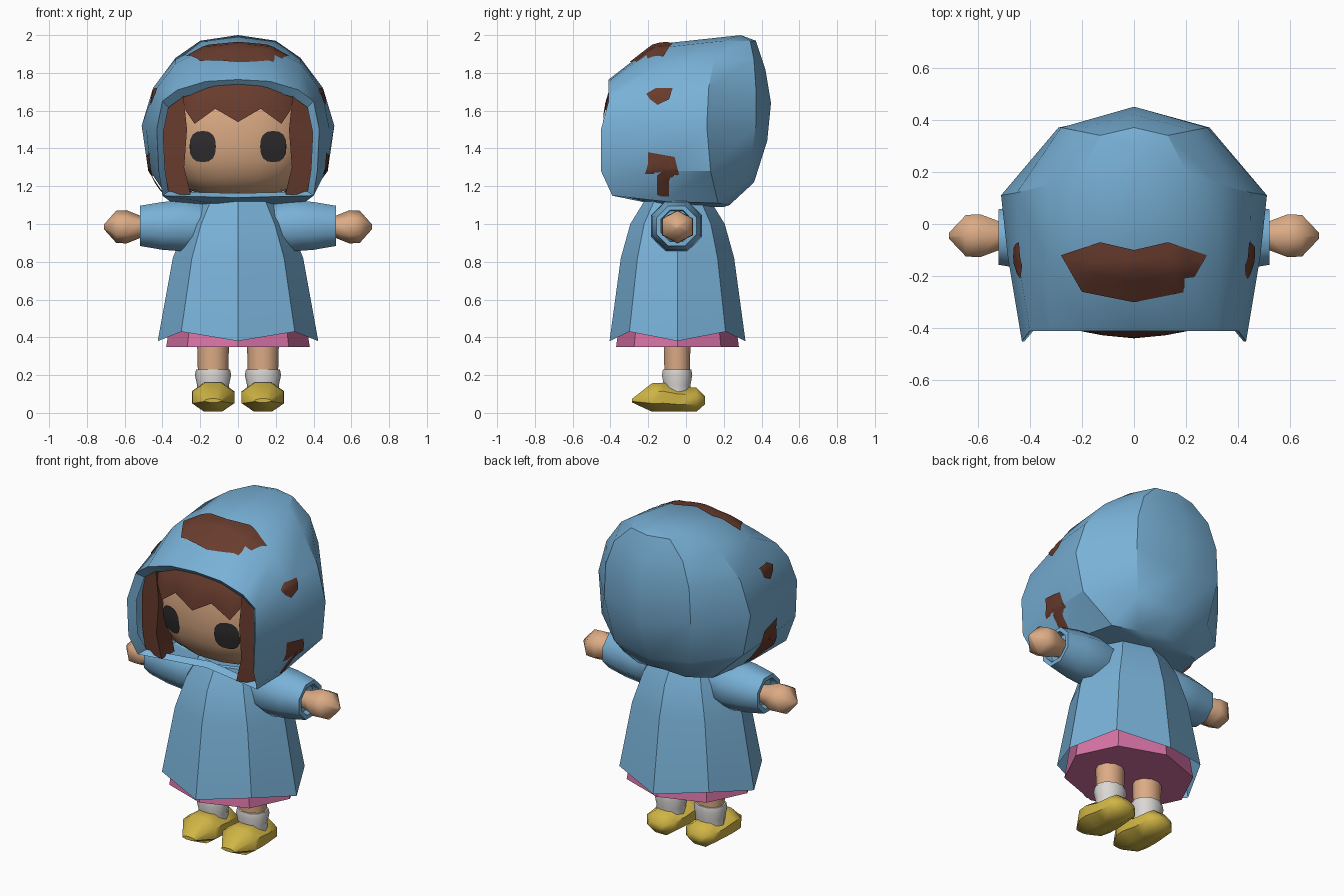
import bpy, bmesh, math
from mathutils import Vector
from mathutils.bvhtree import BVHTree

if "Cube" in bpy.data.objects:
    bpy.data.objects.remove(bpy.data.objects["Cube"])


def mat(name, rgb):
    m = bpy.data.materials.new(name)
    m.diffuse_color = (*rgb, 1)
    m.use_nodes = True
    m.node_tree.nodes["Principled BSDF"].inputs["Base Color"].default_value = m.diffuse_color
    return m


BLUE = mat("coat_blue", (0.19, 0.44, 0.68))
BROWN = mat("hair_brown", (0.14, 0.045, 0.027))
SKIN = mat("skin", (0.72, 0.41, 0.235))
DARK = mat("eye_dark", (0.03, 0.027, 0.028))
PINK = mat("skirt_pink", (0.68, 0.17, 0.38))
WHITE = mat("sock_white", (0.70, 0.68, 0.66))
YELLOW = mat("shoe_yellow", (0.63, 0.46, 0.06))


def finish(name, bm, material, angle=32, merge=True, recalc=True):
    if merge:
        bmesh.ops.remove_doubles(bm, verts=bm.verts[:], dist=0.0005)
    if recalc:
        bmesh.ops.recalc_face_normals(bm, faces=bm.faces[:])
    me = bpy.data.meshes.new(name)
    bm.to_mesh(me)
    bm.free()
    ob = bpy.data.objects.new(name, me)
    bpy.context.collection.objects.link(ob)
    me.materials.append(material)
    for o in bpy.context.selected_objects:
        o.select_set(False)
    ob.select_set(True)
    bpy.context.view_layer.objects.active = ob
    bpy.ops.object.shade_smooth_by_angle(angle=math.radians(angle))
    return ob


def loft(name, rings, material, closed=True, caps=True, angle=32):
    bm = bmesh.new()
    rows = [[bm.verts.new(p) for p in r] for r in rings]
    n = len(rows[0])
    for a, b in zip(rows, rows[1:]):
        for i in range(n if closed else n - 1):
            j = (i + 1) % n
            bm.faces.new((a[i], a[j], b[j], b[i]))
    if closed and caps:
        bm.faces.new(rows[0])
        bm.faces.new(rows[-1])
    return finish(name, bm, material, angle)


def circle(n, phase=0):
    return [(math.cos(t), math.sin(t)) for t in
            (2 * math.pi * (i + phase) / n for i in range(n))]


# rounded-box ball used for head and hair
P = 2.6


def ball(center, radii):
    bm = bmesh.new()
    bmesh.ops.create_uvsphere(bm, u_segments=20, v_segments=14, radius=1)
    for v in bm.verts:
        k = sum(abs(c) ** P for c in v.co) ** (-1 / P)
        v.co = Vector(c + r * k * d for c, r, d in zip(center, radii, v.co))
    return bm


# flat coloured shape laid on another object's surface
def patch(name, target, outline, to3d, direction, material):
    me = target.data
    tree = BVHTree.FromPolygons([v.co for v in me.vertices],
                                [p.vertices[:] for p in me.polygons])
    d = Vector(direction)
    bm = bmesh.new()
    bm.faces.new([bm.verts.new(to3d(*p)) for p in outline])
    bmesh.ops.triangulate(bm, faces=bm.faces[:])
    bmesh.ops.subdivide_edges(bm, edges=bm.edges[:], cuts=4, use_grid_fill=True)
    for v in bm.verts:
        hit = tree.ray_cast(v.co, d)[0] or tree.find_nearest(v.co)[0]
        v.co = hit - d * 0.007
    bm.normal_update()
    flip = [f for f in bm.faces if f.normal.dot(d) > 0]
    bmesh.ops.reverse_faces(bm, faces=flip)
    return finish(name, bm, material, 40, recalc=False)


# hood: columns from face rim to back centre, each running chin to crown
rim = [(0, -.30, 1.14), (.40, -.39, 1.15), (.42, -.45, 1.28), (.43, -.45, 1.5),
       (.40, -.41, 1.65), (.32, -.41, 1.71), (.17, -.41, 1.755), (0, -.41, 1.765)]
mid = [(0, -.10, 1.09), (.36, -.12, 1.12), (.465, -.12, 1.28), (.485, -.12, 1.5),
       (.445, -.13, 1.70), (.33, -.15, 1.85), (.17, -.17, 1.93), (0, -.17, 1.95)]
side = [(0, .15, 1.09), (.30, .17, 1.11), (.475, .13, 1.28), (.51, .11, 1.52),
        (.45, .12, 1.72), (.33, .15, 1.88), (.20, .20, 1.97), (0, .29, 2.0)]
diag = [(0, .20, 1.09), (.16, .23, 1.10), (.25, .33, 1.25), (.29, .37, 1.52),
        (.28, .37, 1.72), (.23, .36, 1.87), (.13, .34, 1.97), (0, .29, 2.0)]
back = [(0, .20, 1.09), (0, .25, 1.12), (0, .36, 1.22), (0, .43, 1.44),
        (0, .45, 1.64), (0, .42, 1.82), (0, .37, 1.97), (0, .29, 2.0)]
lip = [(x * .92, y + .04, 1.35 + (z - 1.35) * .89) for x, y, z in rim]
half = [lip, rim, mid, side, diag]
mirrored = [[(-x, y, z) for x, y, z in c] for c in reversed(half)]
hood = loft("hood", half + [back] + mirrored, BLUE, closed=False)

# head and hair cap
head = finish("head", ball((0, -.03, 1.50), (.40, .37, .37)), SKIN, 60)
HC, HR = (0, -.03, 1.50), (.43, .405, .385)
bm = ball(HC, HR)
gone = [f for f in bm.faces if f.calc_center_median().z < 1.2 or
        (f.calc_center_median().y < -.2 and f.calc_center_median().z < 1.66)]
bmesh.ops.delete(bm, geom=gone, context='FACES')
finish("hair_cap", bm, BROWN, 60)


# zigzag fringe following the hair surface
def hair_y(x, z):
    k = 1 - abs(x / HR[0]) ** P - abs((z - HC[2]) / HR[2]) ** P
    return HC[1] - HR[1] * max(k, 0) ** (1 / P)


right = [(.12, 1.61), (.23, 1.53), (.29, 1.62), (.34, 1.60)]
zigzag = [(-x, z) for x, z in reversed(right)] + [(0, 1.54)] + right
fringe = []
for k in range(5):
    zs = [(x, z + (1.74 - z) * k / 4) for x, z in zigzag]
    fringe.append([(x, hair_y(x, z) - .004, z) for x, z in zs])
loft("fringe", fringe, BROWN, closed=False)

# side locks
for s, tag in ((1, "left"), (-1, "right")):
    rings = []
    for z, xi, xo in ((1.155, .25, .385), (1.30, .285, .41), (1.50, .27, .41), (1.69, .29, .37)):
        rings.append([(s * xi, -.375, z), (s * xo, -.335, z),
                      (s * xo, -.22, z), (s * xi, -.25, z)])
    loft("hair_lock_" + tag, rings, BROWN)

# eyes
for s, tag in ((1, "left"), (-1, "right")):
    shape = [(s * .187 + .07 * math.copysign(abs(c) ** .8, c),
              1.41 + .083 * math.copysign(abs(d) ** .8, d)) for c, d in circle(16)]
    patch("eye_" + tag, head, shape, lambda x, z: (x, -2, z), (0, 1, 0), DARK)

# hair showing through the hood
top = [(-.28, -.12), (-.13, -.07), (0, -.10), (.13, -.07), (.28, -.12),
       (.20, -.26), (0, -.30), (-.20, -.26)]
patch("hood_patch_top", hood, top, lambda x, y: (x, y, 3), (0, 0, -1), BROWN)
upper = [(-.21, 1.69), (-.16, 1.72), (-.07, 1.72), (-.09, 1.66), (-.15, 1.63), (-.19, 1.66)]
lower = [(-.20, 1.38), (-.06, 1.355), (-.10, 1.31), (-.145, 1.26), (-.09, 1.24),
         (-.01, 1.15), (-.13, 1.145), (-.24, 1.19), (-.19, 1.25), (-.165, 1.27), (-.20, 1.32)]
for s, tag in ((1, "left"), (-1, "right")):
    for label, shape in (("upper", upper), ("lower", lower)):
        patch(f"hood_patch_{label}_{tag}", hood, shape,
              lambda y, z: (s * 2, y, z), (-s, 0, 0), BROWN)

# coat body with a scalloped hem, and the skirt below it
CY = -.045
coat = []
for z, rx, ry, dip in ((.43, .425, .36, .05), (.82, .345, .30, 0),
                       (1.0, .275, .25, 0), (1.13, .20, .17, 0)):
    coat.append([(rx * c, CY + ry * d, z - dip * (i % 2 == 0))
                 for i, (c, d) in enumerate(circle(8))])
loft("coat_body", coat, BLUE, caps=False)
skirt = [[(rx * c, CY + ry * d, z) for c, d in circle(8)]
         for z, rx, ry in ((.35, .38, .325), (.60, .34, .29))]
loft("skirt", skirt, PINK)

for s, tag in ((1, "left"), (-1, "right")):
    # sleeve with a recessed cuff
    sleeve = [[(s * x, -.05 + r * c, .99 + r * d) for c, d in circle(8, .5)]
              for x, r in ((.12, .11), (.28, .147), (.40, .137), (.52, .115),
                           (.52, .09), (.48, .085))]
    loft("sleeve_" + tag, sleeve, BLUE, angle=50)
    # mitten hand
    hand = [[(s * x, -.045 + r * 1.08 * c, .985 + r * d) for c, d in circle(6, .5)]
            for x, r in ((.46, .05), (.52, .06), (.59, .088), (.645, .085), (.71, .012))]
    loft("hand_" + tag, hand, SKIN, angle=65)
    # leg and sock
    for name, m, prof in (("leg", SKIN, ((.20, .08), (.50, .088))),
                          ("sock", WHITE, ((.10, .085), (.15, .085), (.20, .096), (.23, .09)))):
        rings = [[(s * .132 + r * c, -.047 + r * .88 * d, z) for c, d in circle(10)]
                 for z, r in prof]
        loft(f"{name}_{tag}", rings, m, angle=50)
    # shoe lofted from toe to heel
    shoe = [[(s * .132 + w * c, y, (lo + hi) / 2 + (hi - lo) / 2 * d * 1.08)
             for c, d in circle(8, .5)]
            for y, w, lo, hi in ((-.285, .045, .055, .075), (-.18, .118, .006, .157),
                                 (-.12, .122, .006, .16), (-.04, .11, .006, .138),
                                 (.055, .10, .006, .135), (.10, .05, .045, .09))]
    loft("shoe_" + tag, shoe, YELLOW, angle=50)
